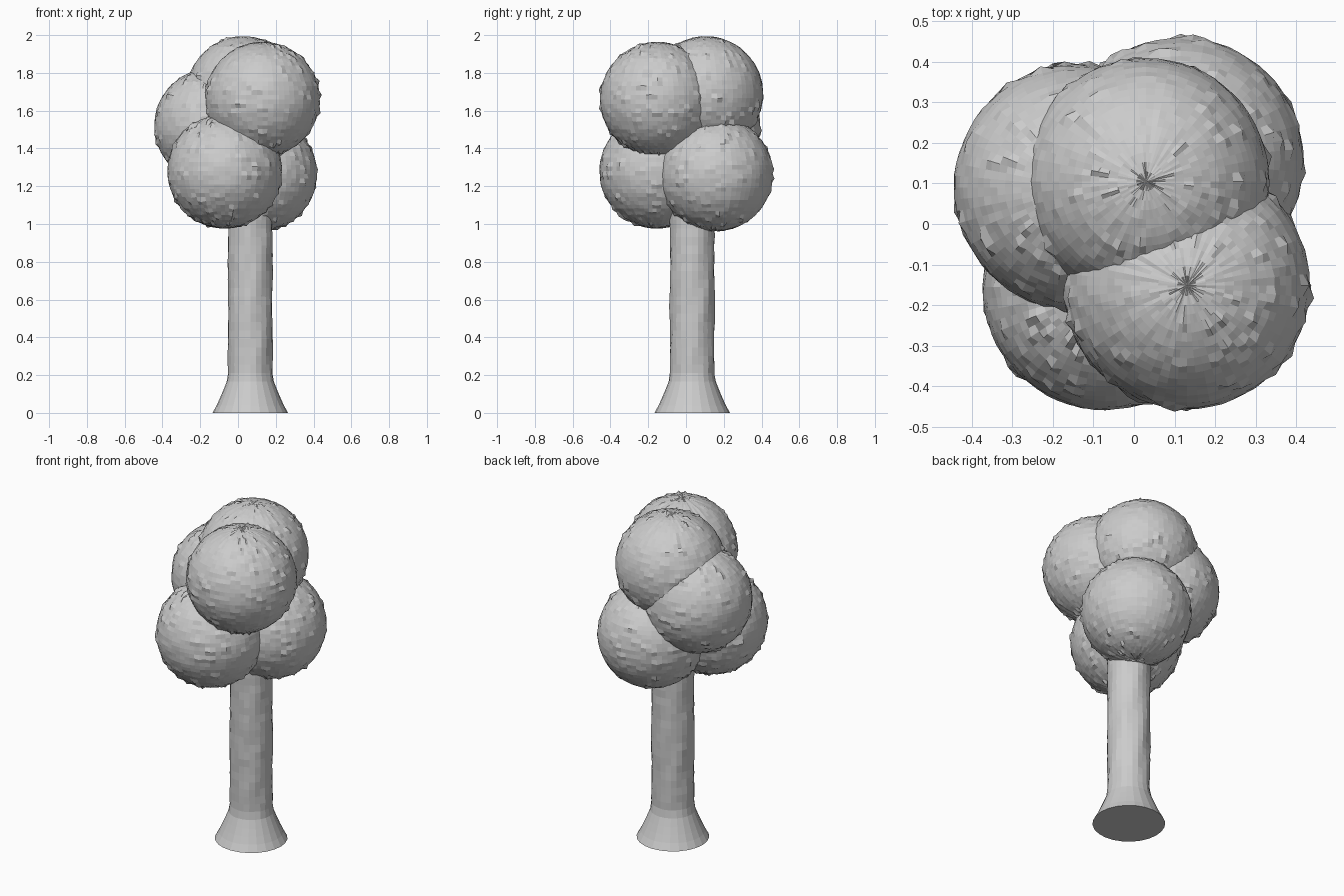
import bpy, bmesh, math, random
from mathutils import Vector

if "Cube" in bpy.data.objects:
    bpy.data.objects.remove(bpy.data.objects["Cube"])

random.seed(7)
SIDES = 24


def finish(bm, name, location):
    bmesh.ops.recalc_face_normals(bm, faces=bm.faces)
    mesh = bpy.data.meshes.new(name)
    bm.to_mesh(mesh)
    bm.free()
    obj = bpy.data.objects.new(name, mesh)
    obj.location = location
    bpy.context.collection.objects.link(obj)
    return obj


def foliage(name, location, radius):
    # Flat-shaded leafy ball: mild roughness plus occasional raised tufts
    bm = bmesh.new()
    bmesh.ops.create_uvsphere(bm, u_segments=64, v_segments=40, radius=radius)
    for v in bm.verts:
        amount = random.uniform(-0.002, 0.002)
        if random.random() < 0.07 and abs(v.co.z) < radius * 0.97:
            amount += random.uniform(0.004, 0.013)
        v.co += v.co.normalized() * amount
    finish(bm, name, location)


def trunk(name, location):
    # Flared foot, then a straight bark column with faint spiral ridges
    profile = [(0, 0.20), (0.04, 0.178), (0.08, 0.16), (0.12, 0.143), (0.165, 0.125)]
    profile += [(0.165 + 0.045 * i, 0.118) for i in range(1, 24)]
    bm = bmesh.new()
    rings = []
    for z, r in profile:
        ring = []
        for i in range(SIDES):
            a = math.tau * i / SIDES
            ridge = 0.0
            if z > 0.17:
                ridge = 0.002 * math.sin(6 * a - 14 * z) + random.uniform(-0.002, 0.002)
            ring.append(bm.verts.new(((r + ridge) * math.cos(a), (r + ridge) * math.sin(a), z)))
        rings.append(ring)
    for low, high in zip(rings, rings[1:]):
        for i in range(SIDES):
            j = (i + 1) % SIDES
            bm.faces.new((low[i], low[j], high[j], high[i]))
    bm.faces.new(rings[0][::-1])
    bm.faces.new(rings[-1])
    finish(bm, name, location)


trunk("trunk", (0.065, 0.033, 0))

# Five overlapping foliage balls
foliage("foliage_top_front", (0.13, -0.152, 1.66), 0.303)
foliage("foliage_top_back", (0.03, 0.105, 1.69), 0.303)
foliage("foliage_left", (-0.14, 0.09, 1.52), 0.303)
foliage("foliage_low_front", (-0.07, -0.155, 1.28), 0.303)
foliage("foliage_low_back", (0.115, 0.156, 1.265), 0.303)
